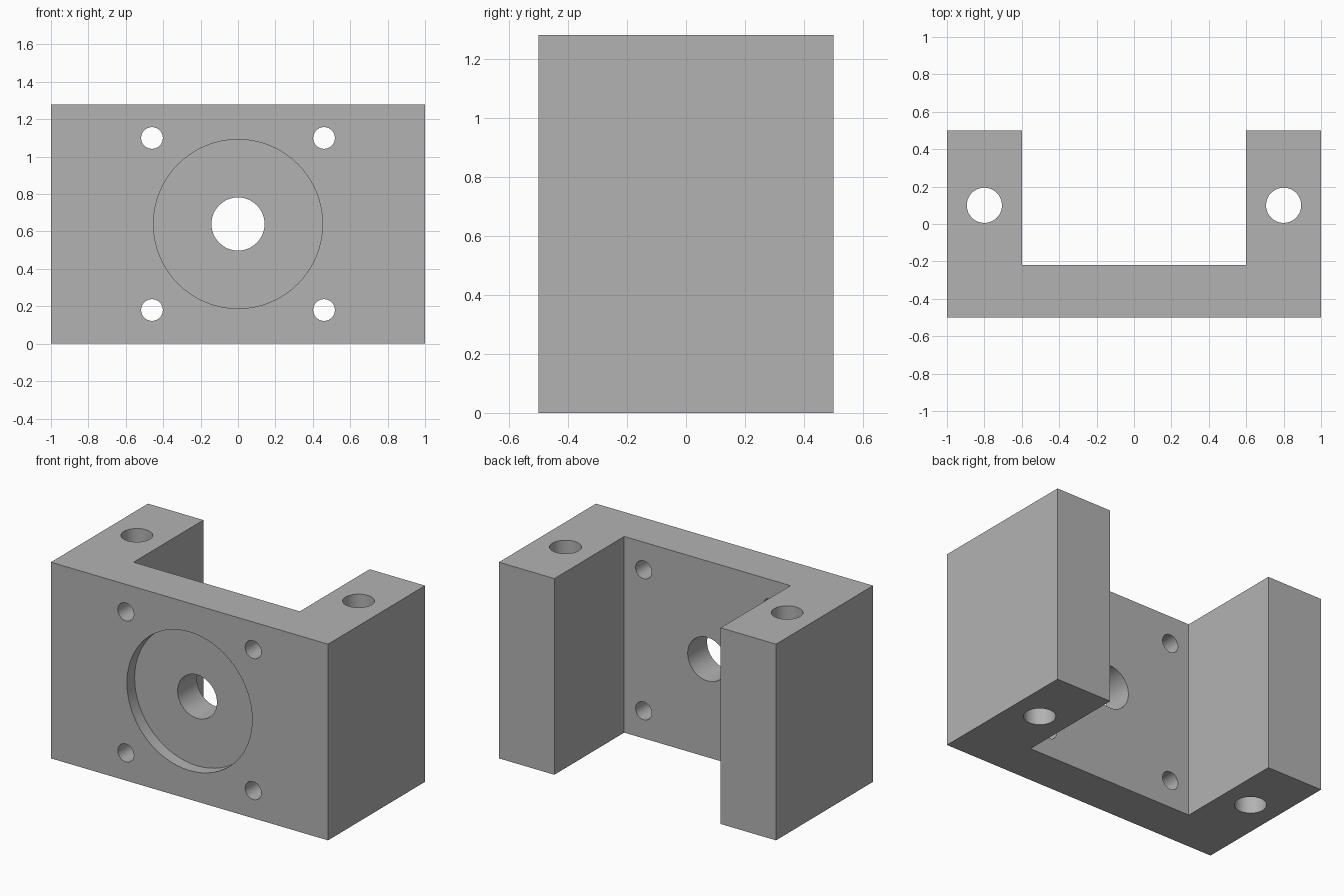
import bpy, bmesh, math
from mathutils import Matrix, Vector

cube = bpy.data.objects.get("Cube")
if cube:
    bpy.data.objects.remove(cube, do_unlink=True)

HEIGHT = 1.28
MID_Z = HEIGHT / 2

# Plain grey material
grey = bpy.data.materials.new("plain_grey")
grey.use_nodes = True
colour = (0.45, 0.45, 0.45, 1.0)
grey.diffuse_color = colour
grey.node_tree.nodes["Principled BSDF"].inputs["Base Color"].default_value = colour


def make_object(name, bm):
    bmesh.ops.recalc_face_normals(bm, faces=bm.faces[:])
    mesh = bpy.data.meshes.new(name)
    bm.to_mesh(mesh)
    bm.free()
    mesh.materials.append(grey)
    obj = bpy.data.objects.new(name, mesh)
    bpy.context.collection.objects.link(obj)
    return obj


def add_cylinder(bm, radius, centre, length, along_y):
    turn = Matrix.Rotation(math.pi / 2, 4, 'X') if along_y else Matrix()
    bmesh.ops.create_cone(bm, cap_ends=True, segments=64, radius1=radius, radius2=radius,
                          depth=length, matrix=Matrix.Translation(centre) @ turn)


# U-shaped block, open at the back
profile = [(-1, -0.5), (1, -0.5), (1, 0.5), (0.6, 0.5),
           (0.6, -0.22), (-0.6, -0.22), (-0.6, 0.5), (-1, 0.5)]
bm = bmesh.new()
base = bm.faces.new([bm.verts.new((x, y, 0)) for x, y in profile])
top = bmesh.ops.extrude_face_region(bm, geom=[base])["geom"]
bmesh.ops.translate(bm, vec=Vector((0, 0, HEIGHT)),
                    verts=[v for v in top if isinstance(v, bmesh.types.BMVert)])
block = make_object("mounting_block", bm)

# Straight holes: shaft bore, four face bolts, two vertical bolts
holes = bmesh.new()
add_cylinder(holes, 0.142, (0, -0.36, MID_Z), 0.6, True)
for side in (-1, 1):
    for level in (-1, 1):
        add_cylinder(holes, 0.058, (0.46 * side, -0.36, MID_Z + 0.46 * level), 0.6, True)
    add_cylinder(holes, 0.094, (0.8 * side, 0.1, MID_Z), HEIGHT + 0.2, False)

# Shallow round recess, 0.08 deep, in the front face
recess = bmesh.new()
add_cylinder(recess, 0.452, (0, -0.52, MID_Z), 0.2, True)

# Cut the holes and recess
bpy.context.view_layer.objects.active = block
for cutter in (make_object("recess_cutter", recess), make_object("hole_cutter", holes)):
    cutter.hide_render = True
    cut = block.modifiers.new("cut", 'BOOLEAN')
    cut.operation = 'DIFFERENCE'
    cut.solver = 'EXACT'
    cut.object = cutter
    bpy.ops.object.modifier_apply(modifier=cut.name)
    bpy.data.objects.remove(cutter, do_unlink=True)

# Smooth bores with crisp edges
bpy.ops.object.select_all(action='DESELECT')
block.select_set(True)
bpy.ops.object.shade_smooth_by_angle(angle=math.radians(30))
